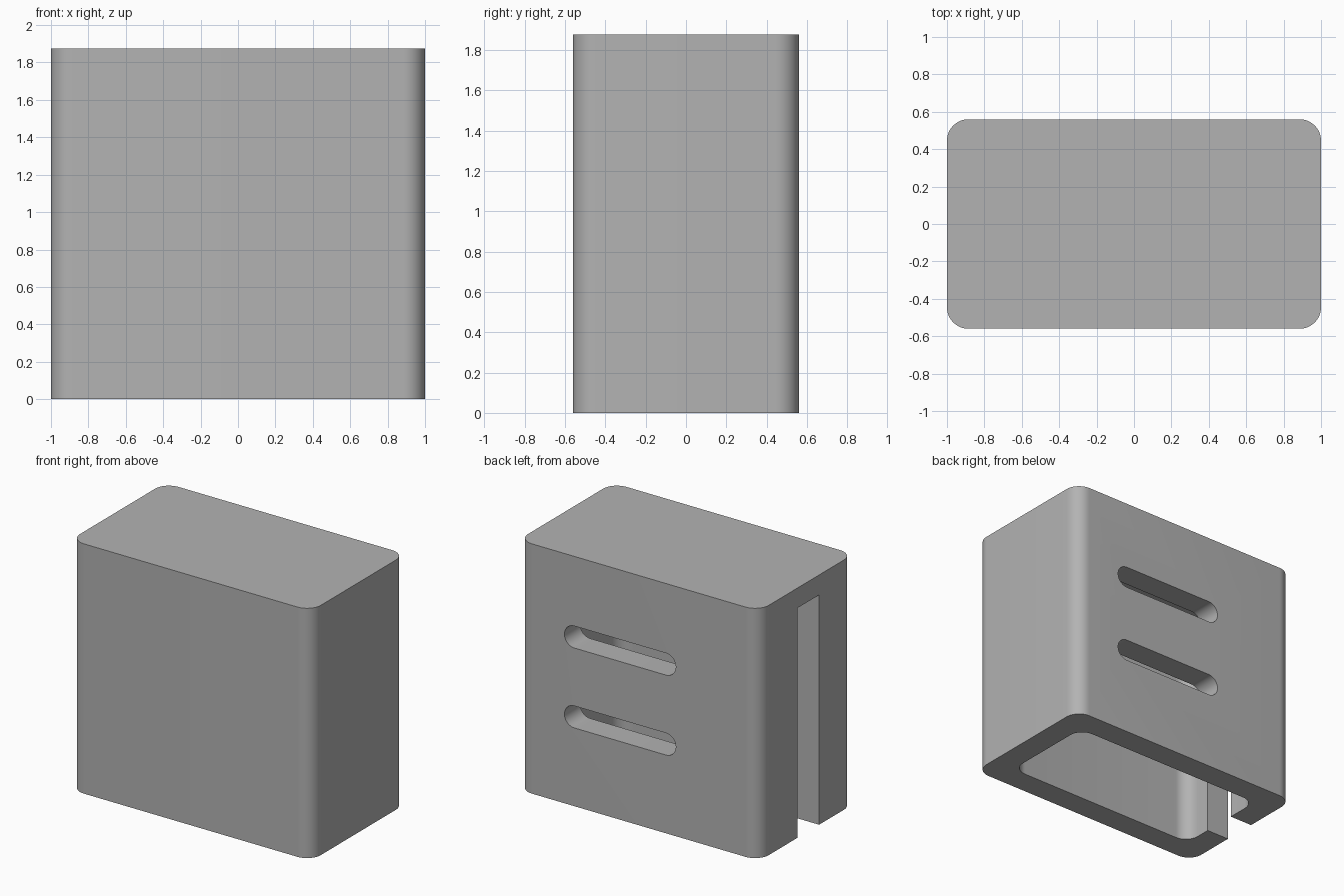
import bpy, bmesh, math
from mathutils import Matrix

if "Cube" in bpy.data.objects:
    bpy.data.objects.remove(bpy.data.objects["Cube"])

grey = bpy.data.materials.new("plain grey")
grey.diffuse_color = (0.45, 0.45, 0.45, 1)
grey.use_nodes = True
grey.node_tree.nodes["Principled BSDF"].inputs["Base Color"].default_value = grey.diffuse_color


def rounded_prism(name, width, depth, radius, low, high, steps=12):
    """Rounded rectangle in the xy plane, extruded from low to high."""
    bm = bmesh.new()
    ring = []
    for i, (sx, sy) in enumerate([(1, 1), (-1, 1), (-1, -1), (1, -1)]):
        cx, cy = sx * (width / 2 - radius), sy * (depth / 2 - radius)
        for k in range(steps + 1):
            a = (i + k / steps) * math.pi / 2
            ring.append(bm.verts.new((cx + radius * math.cos(a),
                                      cy + radius * math.sin(a), low)))
    bmesh.ops.remove_doubles(bm, verts=ring, dist=1e-5)
    face = bmesh.ops.contextual_create(bm, geom=bm.verts[:] + bm.edges[:])["faces"] \
        if not bm.faces else bm.faces[:]
    top = bmesh.ops.extrude_face_region(bm, geom=face)["geom"]
    bmesh.ops.translate(bm, vec=(0, 0, high - low),
                        verts=[v for v in top if isinstance(v, bmesh.types.BMVert)])
    bmesh.ops.recalc_face_normals(bm, faces=bm.faces[:])
    mesh = bpy.data.meshes.new(name)
    bm.to_mesh(mesh)
    bm.free()
    obj = bpy.data.objects.new(name, mesh)
    bpy.context.collection.objects.link(obj)
    mesh.materials.append(grey)
    return obj


# Outer housing, closed at the top
housing = rounded_prism("housing", 2.0, 1.12, 0.115, 0, 1.875)
cutters = []

# Hollow interior, open at the bottom
cutters.append(rounded_prism("cavity_cutter", 1.625, 0.745, 0.11, -0.1, 1.71))

# Tall open slot through the left wall
slot = rounded_prism("side_slot_cutter", 0.5, 0.257, 0.001, -0.2, 1.725, steps=1)
slot.data.transform(Matrix.Translation((-1.0, -0.022, 0)))
cutters.append(slot)

# Two round-ended slots through the back wall
for i, z in enumerate((0.67, 1.27)):
    vent = rounded_prism(f"back_slot_cutter_{i + 1}", 0.925, 0.165, 0.0824, -0.7, -0.2)
    vent.data.transform(Matrix.Translation((0.155, 0, z)) @ Matrix.Rotation(math.pi / 2, 4, 'X'))
    cutters.append(vent)

for cutter in cutters:
    mod = housing.modifiers.new(cutter.name, 'BOOLEAN')
    mod.operation = 'DIFFERENCE'
    mod.solver = 'EXACT'
    mod.object = cutter
    cutter.hide_render = True

# Bake the cuts, then remove the cutters
bpy.context.view_layer.objects.active = housing
housing.select_set(True)
for cutter in cutters:
    bpy.ops.object.modifier_apply(modifier=cutter.name)
for cutter in cutters:
    bpy.data.objects.remove(cutter)
bpy.ops.object.shade_smooth_by_angle(angle=math.radians(30))
